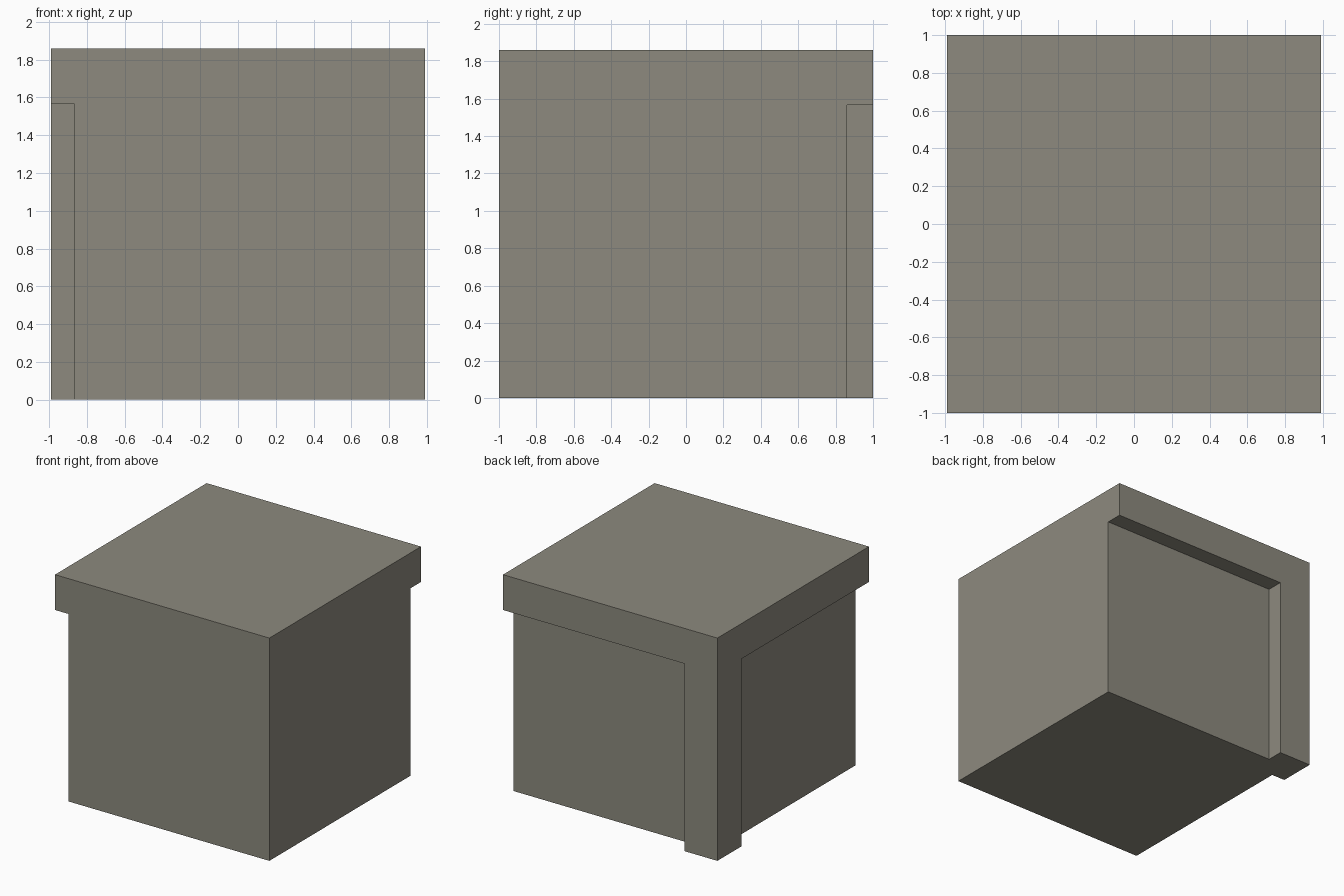
import bpy

if "Cube" in bpy.data.objects:
    bpy.data.objects.remove(bpy.data.objects["Cube"])

stone = bpy.data.materials.new("warm_grey")
stone.diffuse_color = (0.266, 0.254, 0.209, 1.0)
stone.use_nodes = True
stone.node_tree.nodes["Principled BSDF"].inputs["Base Color"].default_value = stone.diffuse_color


def box(name, lo, hi):
    """Axis-aligned box between two corners."""
    bpy.ops.mesh.primitive_cube_add(size=1)
    ob = bpy.context.object
    ob.name = name
    for v in ob.data.vertices:
        v.co = [(a + b) / 2 + c * (b - a) for a, b, c in zip(lo, hi, v.co)]
    ob.data.materials.append(stone)
    return ob


X, Y, TOP = 0.99, 1.0, 1.86
LEDGE = 1.565               # underside of the overhanging top slab
POST_X, POST_Y = -0.685, 0.685   # inner edges of the corner post

# Solid block, later recessed on the left and back
block = box("block", (-X, -Y, 0), (X, Y, TOP))

# Recesses leave the top slab overhanging and a post at the back left corner
cutters = [
    box("left_recess_cutter", (-1.5, -1.5, -0.5), (-0.865, POST_Y, LEDGE)),
    box("back_recess_cutter", (POST_X, 0.86, -0.5), (1.5, 1.5, LEDGE)),
]
for cutter in cutters:
    mod = block.modifiers.new(cutter.name, 'BOOLEAN')
    mod.operation = 'DIFFERENCE'
    mod.solver = 'EXACT'
    mod.object = cutter
    bpy.context.view_layer.objects.active = block
    bpy.ops.object.modifier_apply(modifier=mod.name)
    bpy.data.objects.remove(cutter)
